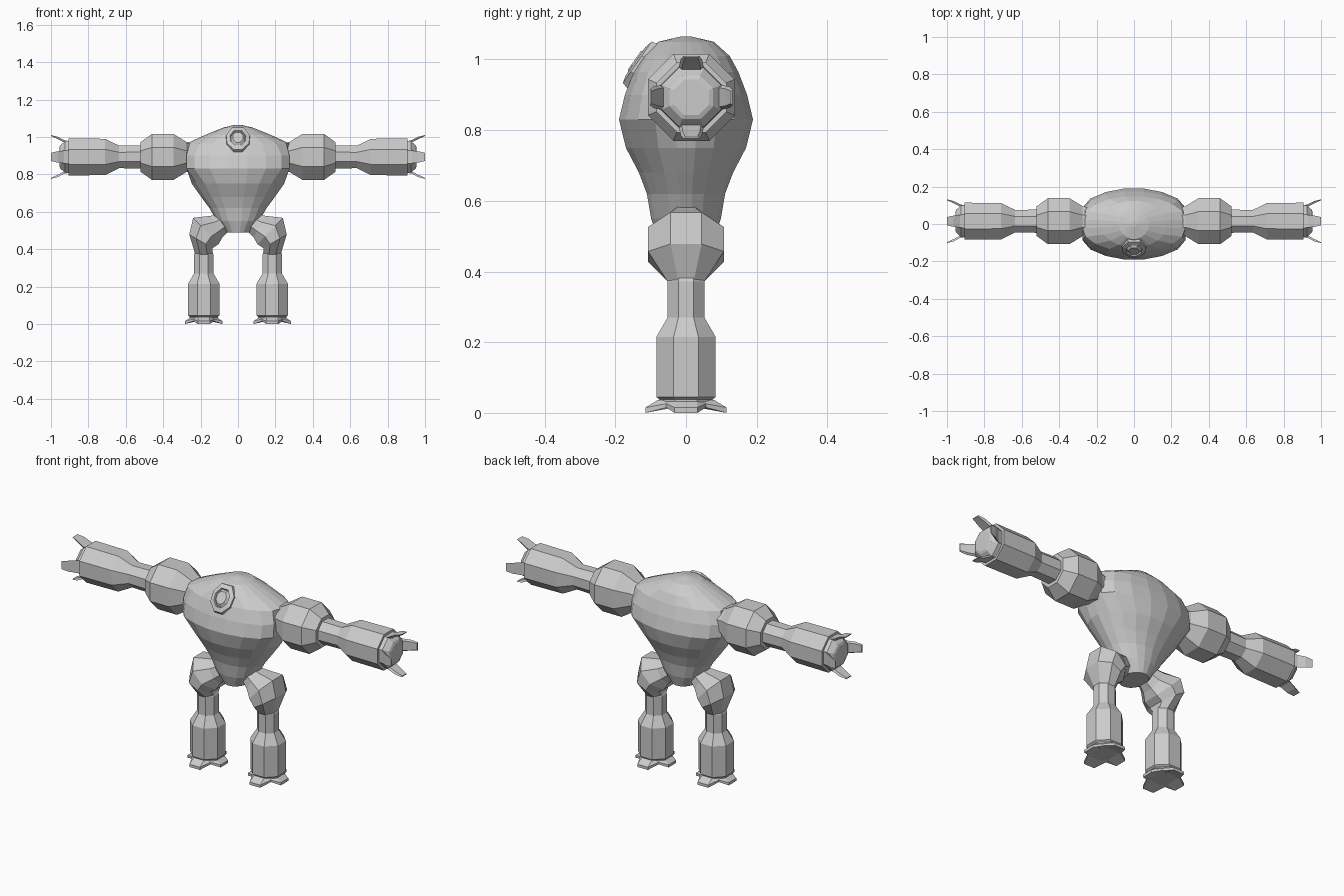
import bpy, bmesh
from math import cos, sin, pi, radians
from mathutils import Vector

if "Cube" in bpy.data.objects:
    bpy.data.objects.remove(bpy.data.objects["Cube"])

grey = bpy.data.materials.new("stone_grey")
grey.use_nodes = True
COLOUR = (0.6, 0.6, 0.6, 1)
grey.diffuse_color = COLOUR
grey.node_tree.nodes["Principled BSDF"].inputs["Base Color"].default_value = COLOUR


def loft(name, rings, mirror=False):
    """Skin a list of equal point rings and cap both ends."""
    bm = bmesh.new()
    rows = [[bm.verts.new(p) for p in ring] for ring in rings]
    n = len(rows[0])
    for a, b in zip(rows, rows[1:]):
        for i in range(n):
            j = (i + 1) % n
            bm.faces.new((a[i], a[j], b[j], b[i]))
    bm.faces.new(rows[0])
    bm.faces.new(rows[-1])
    bmesh.ops.recalc_face_normals(bm, faces=bm.faces)
    mesh = bpy.data.meshes.new(name)
    bm.to_mesh(mesh)
    bm.free()
    mesh.materials.append(grey)
    ob = bpy.data.objects.new(name, mesh)
    bpy.context.collection.objects.link(ob)
    if mirror:
        ob.modifiers.new("other_side", "MIRROR").use_mirror_merge = False
    return ob


def octagon(centre, u, v):
    """Eight-sided ring with flats on the axes; u and v reach the flats."""
    k = 1 / cos(pi / 8)
    angles = [(i + 0.5) * pi / 4 for i in range(8)]
    return [Vector(centre) + k * (cos(t) * Vector(u) + sin(t) * Vector(v)) for t in angles]


# Torso: lens-shaped rings, cut flat at the shoulders
SHOULDER = 0.275


def body_ring(z, width, depth):
    pts = []
    for i in range(20):
        t = (i + 0.5) * pi / 10 - pi / 2
        x = max(-SHOULDER, min(SHOULDER, width * cos(t)))
        pts.append(Vector((x, depth * sin(t), z)))
    return pts


torso = [(1.065, 0.015, 0.015), (1.05, 0.08, 0.08), (1.01, 0.18, 0.125),
         (0.965, 0.29, 0.15), (0.9, 0.33, 0.175), (0.83, 0.33, 0.192),
         (0.75, 0.25, 0.172), (0.68, 0.2, 0.135), (0.62, 0.155, 0.112),
         (0.55, 0.115, 0.1), (0.49, 0.065, 0.08)]
loft("torso", [body_ring(*r) for r in torso])

# Face: raised hood with an oval eye, tilted back along the chest
out = Vector((0, -0.82, 0.57))
up = Vector((0, 0.57, 0.82))
side = Vector((1, 0, 0))
face = Vector((0, -0.128, 0.985))
hood = [(0.035, 0.08), (0.07, 0.025), (0.065, -0.035), (0.025, -0.08)]
hood += [(-x, h) for x, h in reversed(hood)]


def face_ring(scale, height):
    return [face + side * x * scale + up * h * scale + out * height for x, h in hood]


loft("face_hood", [face_ring(1, -0.03), face_ring(0.9, 0.012), face_ring(0.6, 0.018),
                   face_ring(0.55, 0.01), face_ring(0.4, 0.022)])

# Arms: octagonal profile running outward from the shoulder
ARM_Y, ARM_Z = 0.015, 0.893
arm = [(0.25, 0.075), (0.275, 0.08), (0.345, 0.123), (0.46, 0.123), (0.52, 0.08),
       (0.52, 0.062), (0.635, 0.06), (0.71, 0.097), (0.905, 0.099), (0.905, 0.086),
       (0.925, 0.084), (0.95, 0.062), (0.955, 0.05)]
loft("arm", [octagon((x, ARM_Y, ARM_Z), (0, r, 0), (0, 0, r)) for x, r in arm], True)

# Hand claws: four flared plates around the wrist
claw_path = [(0.895, 0.083, 0.036), (0.93, 0.09, 0.034), (0.965, 0.108, 0.03), (1.0, 0.117, 0.022)]
for k, label in enumerate(("back", "top", "front", "bottom")):
    radial = Vector((0, cos(k * pi / 2), sin(k * pi / 2)))
    across = Vector((0, -radial.z, radial.y))
    rings = []
    for x, r, w in claw_path:
        c = Vector((x, ARM_Y, ARM_Z)) + radial * r
        thick = radial * (0.012 if x < 0.98 else 0.005)
        rings.append([c - across * w, c + across * w,
                      c + across * w * 0.8 - thick, c - across * w * 0.8 - thick])
    loft("hand_claw_" + label, rings, True)

# Thighs: rings bending from the hip joint down to the knee
LEG_X = 0.183
thigh = [(0.07, 0.545, 0.05, 0.05, 65), (0.115, 0.52, 0.066, 0.07, 62),
         (0.172, 0.497, 0.098, 0.107, 46), (0.198, 0.442, 0.072, 0.107, 30),
         (LEG_X, 0.372, 0.045, 0.052, 0)]
rings = []
for x, z, wide, deep, tilt in thigh:
    a = radians(tilt)
    rings.append(octagon((x, 0, z), (wide * cos(a), 0, wide * sin(a)), (0, deep, 0)))
loft("thigh", rings, True)

# Lower legs
shin = [(0.39, 0.045), (0.372, 0.052), (0.27, 0.052), (0.215, 0.084),
        (0.045, 0.084), (0.038, 0.075), (0.02, 0.075)]
loft("shin", [octagon((LEG_X, 0, z), (r, 0, 0), (0, r, 0)) for z, r in shin], True)


# Feet: thin arched plates with four blunt toes
def foot_ring(tip, valley, half, tip_z, valley_z):
    pts = []
    for k in range(4):
        a = k * pi / 2
        d, s = Vector((cos(a), sin(a), 0)), Vector((-sin(a), cos(a), 0))
        c = Vector((LEG_X, 0, tip_z)) + d * (tip if k % 2 == 0 else tip * 1.15)
        pts += [c - s * half, c + s * half,
                Vector((LEG_X, 0, valley_z)) + (d + s) * valley]
    return pts


loft("foot", [foot_ring(0.07, 0.05, 0.03, 0.036, 0.036),
              foot_ring(0.1, 0.056, 0.032, 0.015, 0.026),
              foot_ring(0.1, 0.056, 0.032, 0, 0.015),
              foot_ring(0.05, 0.035, 0.03, 0.015, 0.015)], True)
